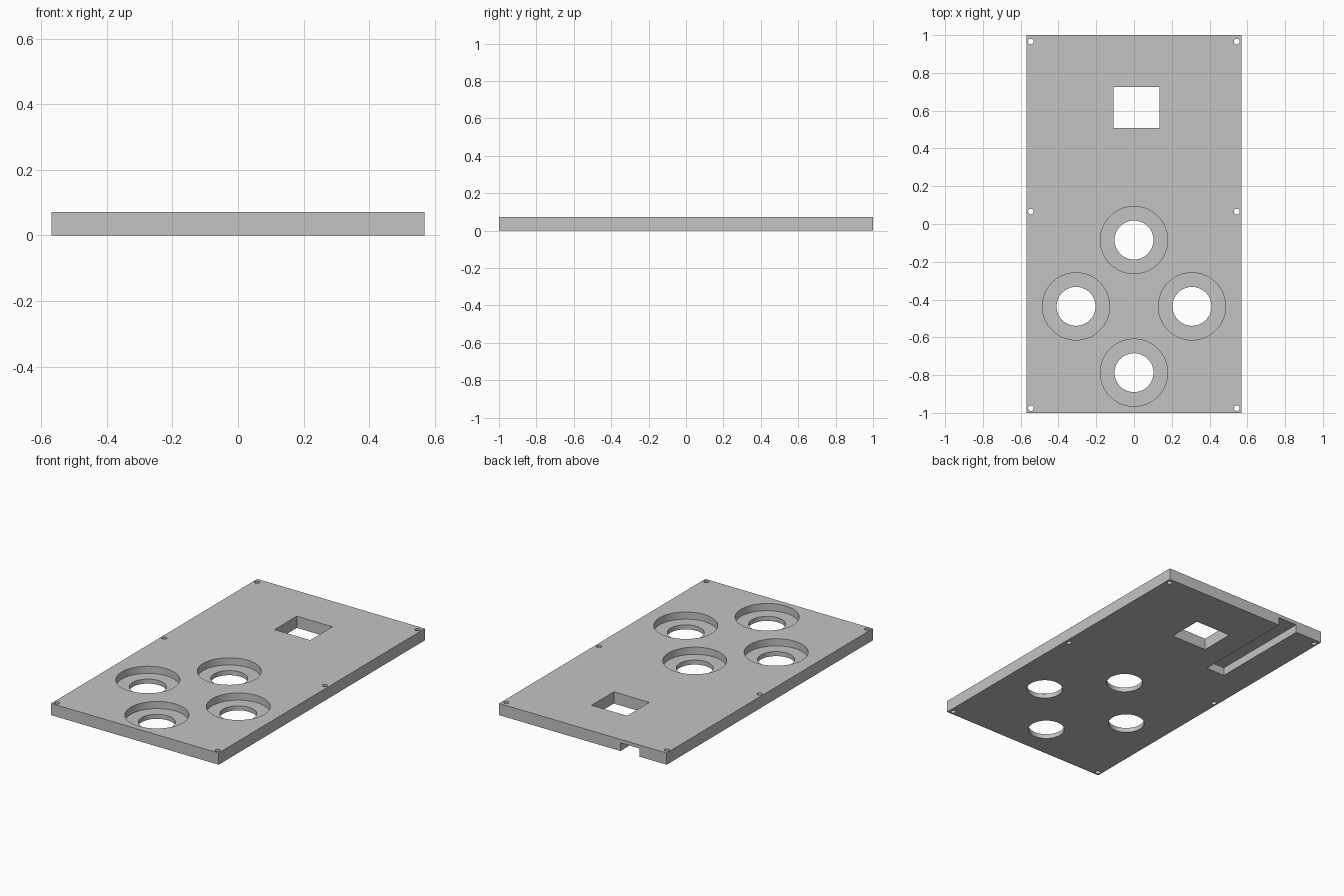
import bpy

if "Cube" in bpy.data.objects:
    bpy.data.objects.remove(bpy.data.objects["Cube"], do_unlink=True)

THICK = 0.072
LEDGE = 0.028      # floor height of the counterbores
HALF_W = 0.569

grey = bpy.data.materials.new("plain_grey")
grey.use_nodes = True
colour = (0.55, 0.55, 0.55, 1)
grey.diffuse_color = colour
grey.node_tree.nodes["Principled BSDF"].inputs["Base Color"].default_value = colour


def box(name, x0, x1, y0, y1, z0, z1):
    bpy.ops.mesh.primitive_cube_add(
        size=1, location=((x0 + x1) / 2, (y0 + y1) / 2, (z0 + z1) / 2))
    ob = bpy.context.object
    ob.name = name
    ob.scale = (x1 - x0, y1 - y0, z1 - z0)
    bpy.ops.object.transform_apply(location=True, rotation=False, scale=True)
    return ob


def drill(name, x, y, radius, z0, sides=64):
    bpy.ops.mesh.primitive_cylinder_add(
        vertices=sides, radius=radius, depth=0.2, location=(x, y, z0 + 0.1))
    ob = bpy.context.object
    ob.name = name
    return ob


def cut(target, cutter):
    mod = target.modifiers.new("cut", "BOOLEAN")
    mod.operation = "DIFFERENCE"
    mod.solver = "EXACT"
    mod.object = cutter
    cutter.hide_render = True
    bpy.context.view_layer.objects.active = target
    bpy.ops.object.modifier_apply(modifier=mod.name)
    bpy.data.objects.remove(cutter, do_unlink=True)


# Main slab
plate = box("panel_plate", -HALF_W, HALF_W, -1, 1, 0, THICK)
plate.data.materials.append(grey)

# Four stepped round openings in a diamond
for x, y in [(0, -0.085), (-0.307, -0.436), (0.307, -0.436), (0, -0.787)]:
    cut(plate, drill("counterbore_cutter", x, y, 0.178, LEDGE))
    cut(plate, drill("opening_cutter", x, y, 0.103, -0.1))

# Screw holes along both long edges
for y in (0.966, 0.066, -0.975):
    for x in (-0.546, 0.544):
        cut(plate, drill("screw_hole_cutter", x, y, 0.015, -0.1, 24))

# Rectangular window
cut(plate, box("window_cutter", -0.108, 0.134, 0.509, 0.725, -0.1, 0.2))

# Cable channel on the underside, open at the back edge
cut(plate, box("channel_cutter", -0.383, -0.255, 0.35, 1.1, -0.1, 0.05))

# Smooth bores with crisp edges
bpy.ops.object.select_all(action="DESELECT")
plate.select_set(True)
bpy.context.view_layer.objects.active = plate
bpy.ops.object.shade_smooth_by_angle()
